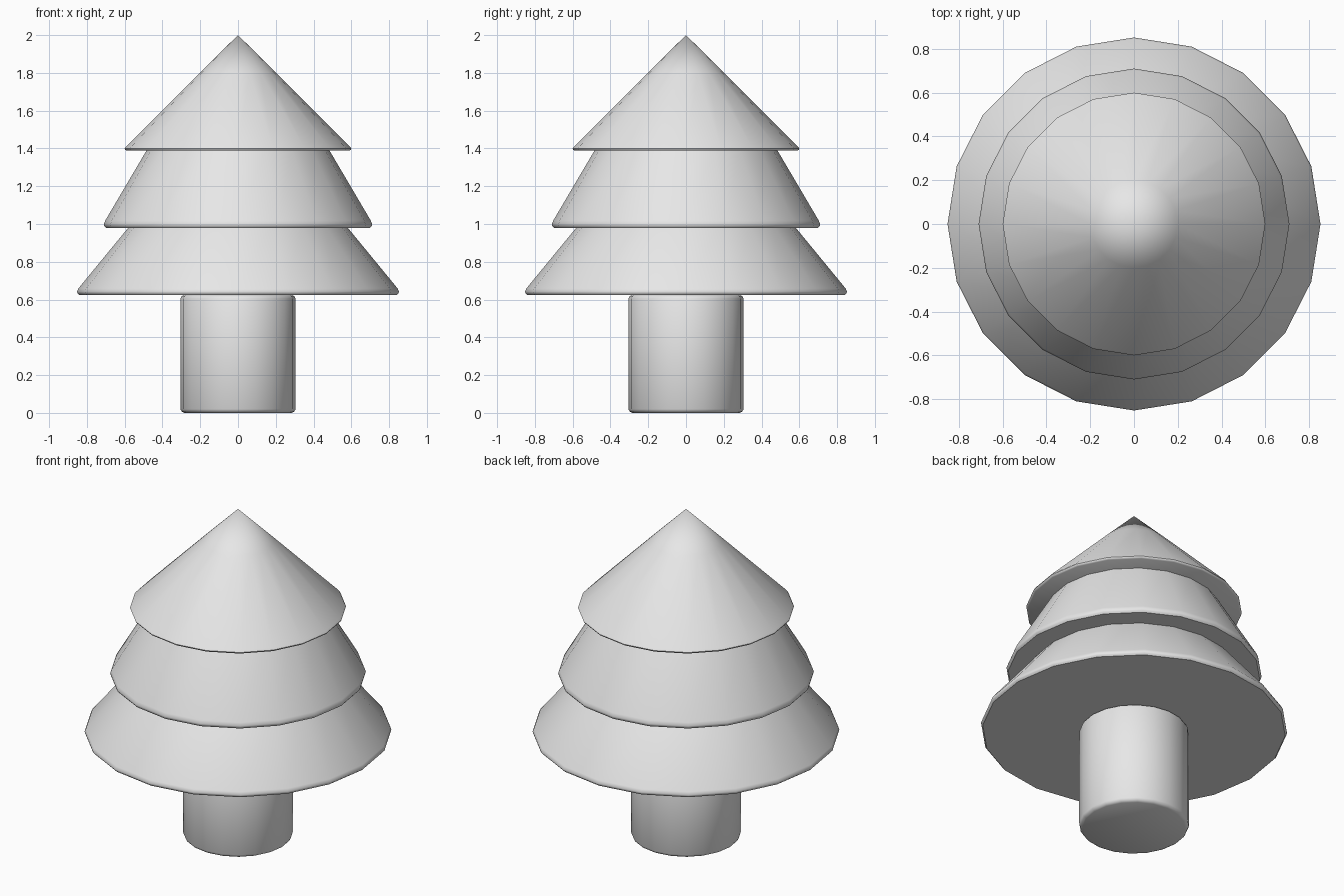
import bpy, bmesh, math

cube = bpy.data.objects.get("Cube")
if cube:
    bpy.data.objects.remove(cube, do_unlink=True)

SIDES = 20

grey = bpy.data.materials.new("light_grey")
grey.use_nodes = True
grey.diffuse_color = (0.8, 0.8, 0.8, 1)
grey.node_tree.nodes["Principled BSDF"].inputs["Base Color"].default_value = (0.8, 0.8, 0.8, 1)


def lathe(name, profile):
    """Revolve (radius, height) points into a closed solid."""
    bm = bmesh.new()
    verts = [bm.verts.new((r, 0, z)) for r, z in profile]
    edges = [bm.edges.new(pair) for pair in zip(verts, verts[1:])]
    bmesh.ops.spin(bm, geom=verts + edges, cent=(0, 0, 0), axis=(0, 0, 1),
                   angle=math.tau, steps=SIDES)
    bmesh.ops.remove_doubles(bm, verts=bm.verts, dist=0.0005)
    # Close the open ends with flat caps
    bmesh.ops.holes_fill(bm, edges=[e for e in bm.edges if e.is_boundary], sides=0)
    bmesh.ops.recalc_face_normals(bm, faces=bm.faces)
    mesh = bpy.data.meshes.new(name)
    bm.to_mesh(mesh)
    bm.free()
    mesh.materials.append(grey)
    obj = bpy.data.objects.new(name, mesh)
    bpy.context.collection.objects.link(obj)
    bpy.ops.object.select_all(action="DESELECT")
    obj.select_set(True)
    bpy.context.view_layer.objects.active = obj
    bpy.ops.object.shade_smooth_by_angle(angle=math.radians(40))
    return obj


def rim(radius, bottom, height):
    """Rounded lower edge of a foliage tier."""
    return [(radius - 0.01, bottom), (radius - 0.002, bottom + 0.25 * height),
            (radius, bottom + 0.5 * height), (radius - 0.007, bottom + height)]


# Trunk with softened ends
lathe("trunk", [(0.285, 0), (0.298, 0.007), (0.305, 0.02),
                (0.305, 0.605), (0.298, 0.618), (0.285, 0.625), (0.2, 0.63)])

# Foliage tiers, each tucked into the one above
lathe("lower_foliage", rim(0.852, 0.625, 0.034) + [(0.573, 0.99)])
lathe("middle_foliage", rim(0.71, 0.98, 0.038) + [(0.478, 1.40)])
lathe("top_foliage", rim(0.60, 1.388, 0.022) + [(0.2, 1.803), (0, 2)])
